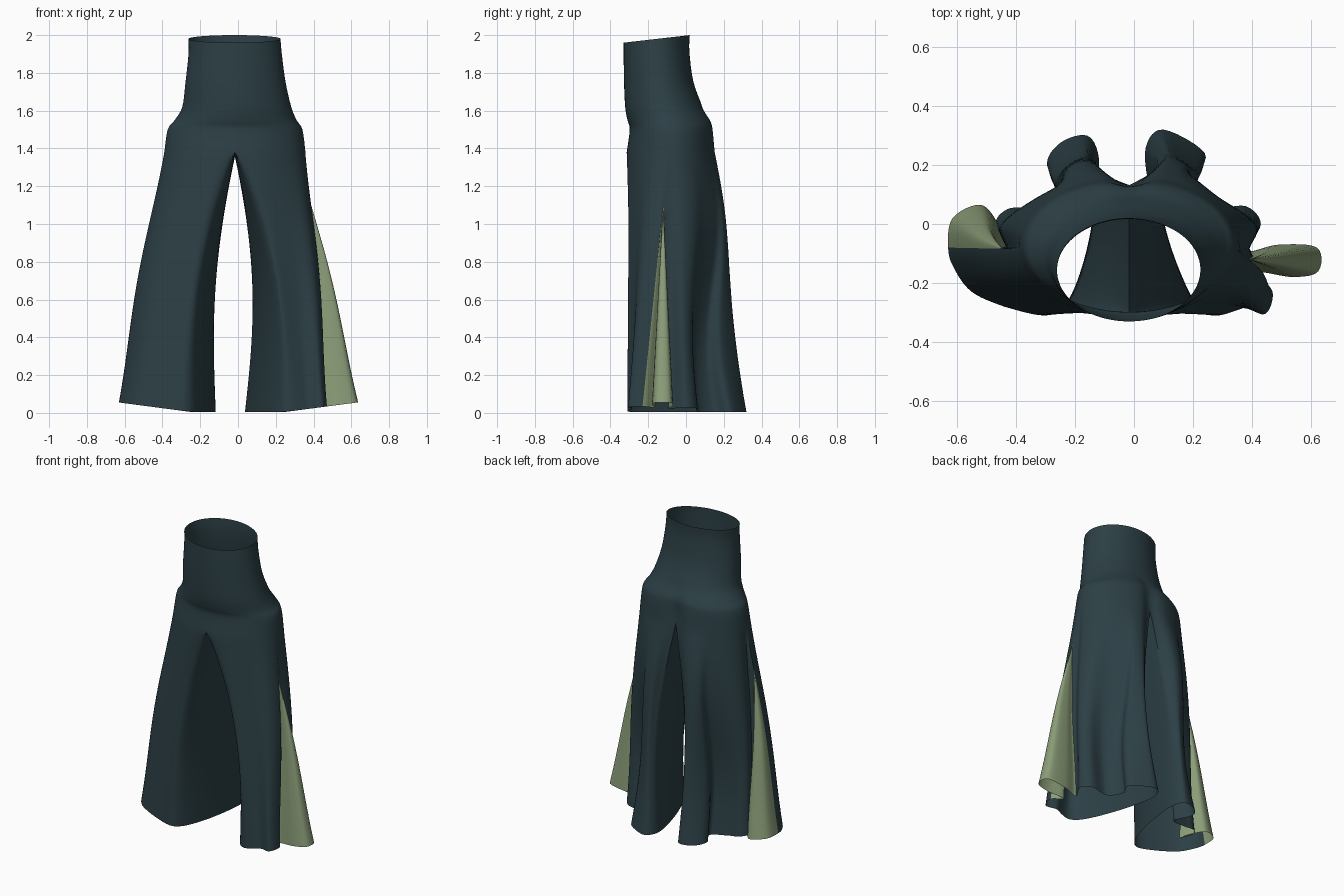
import bpy, bmesh, math
from mathutils import Vector

cube = bpy.data.objects.get("Cube")
if cube:
    bpy.data.objects.remove(cube, do_unlink=True)

STEPS = 6        # samples between neighbouring control points
LEVELS = 29      # rings down each leg
APEX = 6         # ring at which the gusset begins


def material(name, rgb):
    mat = bpy.data.materials.new(name)
    mat.use_nodes = True
    mat.diffuse_color = (*rgb, 1)
    mat.node_tree.nodes["Principled BSDF"].inputs["Base Color"].default_value = (*rgb, 1)
    return mat


def spline(a, b, c, d, t):
    """Catmull-Rom point between b and c."""
    return (b * 2 + (c - a) * t + (a * 2 - b * 5 + c * 4 - d) * t * t
            + (b * 3 - a - c * 3 + d) * t ** 3) / 2


def add_grid(bm, rows, side, closed=False, keep=lambda i, j: True):
    """Quads between rows of points, facing outward."""
    grid = [[bm.verts.new(p) for p in row] for row in rows]
    n = len(rows[0])
    for i in range(len(rows) - 1):
        for j in range(n if closed else n - 1):
            if keep(i, j):
                k = (j + 1) % n
                quad = [grid[i][j], grid[i + 1][j], grid[i + 1][k], grid[i][k]]
                bm.faces.new(quad if side > 0 else quad[::-1])


def finish(bm, name, mat):
    loose = [v for v in bm.verts if not v.link_faces]
    bmesh.ops.delete(bm, geom=loose, context='VERTS')
    bmesh.ops.remove_doubles(bm, verts=bm.verts, dist=0.0005)
    mesh = bpy.data.meshes.new(name)
    bm.to_mesh(mesh)
    bm.free()
    mesh.materials.append(mat)
    obj = bpy.data.objects.new(name, mesh)
    bpy.context.collection.objects.link(obj)
    bpy.ops.object.select_all(action='DESELECT')
    obj.select_set(True)
    bpy.context.view_layer.objects.active = obj
    bpy.ops.object.shade_smooth_by_angle(angle=math.radians(60))


# Waist to hip profile: height, left x, right x, front y, back y
PROFILE = [Vector(p) for p in (
    (1.98, -.262, .225, -.33, .02), (1.9, -.262, .232, -.33, .018),
    (1.75, -.278, .252, -.328, .04), (1.62, -.295, .282, -.322, .09),
    (1.55, -.335, .31, -.31, .135), (1.5, -.372, .341, -.298, .15),
    (1.38, -.39, .357, -.314, .162))]


def ring_point(row, angle, side):
    """Point on a torso ring, with a rear cleft and a tilted waist."""
    z, x0, x1, y0, y1 = row
    a = math.radians(angle)
    dx = (x1 - x0) / 2 * math.cos(a)
    y = (y0 + y1) / 2 + (y1 - y0) / 2 * math.sin(a)
    low = min(1, max(0, (1.65 - z) / 0.2))
    if angle > 0:
        y -= 0.03 * low * math.exp(-(dx / 0.06) ** 2)
    z += 0.02 * math.sin(a) * max(0, (z - 1.8) / 0.18)
    return Vector(((x0 + x1) / 2 + side * dx, y, z))


def torso_rows():
    rows, last = [], len(PROFILE) - 1
    for i in range(last):
        four = [PROFILE[min(last, max(0, i + k))] for k in (-1, 0, 1, 2)]
        rows += [spline(*four, s / 4) for s in range(4)]
    return rows + [PROFILE[-1]]


def build_side(side, outer, inner, first, last, bow_size, cloth, gusset):
    """Half the torso and one leg; hem points run front, outside, back, inside."""
    hem_ctrl = [Vector(p[1:]) for p in outer] + [Vector(p) for p in inner]
    n, spans = len(hem_ctrl), len(outer) - 1
    hip = PROFILE[-1]
    back, front = (ring_point(hip, a, side) for a in (90, -90))
    angles, top, hem = [], [], []
    for i in range(n):
        four = [hem_ctrl[(i + k) % n] for k in (-1, 0, 1, 2)]
        for s in range(STEPS):
            t = s / STEPS
            p = spline(*four, t)
            rise = 0.005 + 0.05 * max(0, abs(p.x) - 0.25) / 0.38
            hem.append(Vector((side * p.x, p.y, rise)))
            if i < spans:
                angles.append(outer[i][0] * (1 - t) + outer[i + 1][0] * t)
                top.append(ring_point(hip, angles[-1], side))
            else:
                u = (i - spans + t) / (n - spans)
                p = back.lerp(front, u)
                p.z -= 0.025 * math.sin(math.pi * u)
                top.append(p)
    angles.append(90)

    # torso half
    add_grid(cloth, [[ring_point(r, a, side) for a in angles] for r in torso_rows()], side)

    # leg rings: inseam and outseam bowed, rear fuller at the thigh
    g0, g1 = first * STEPS, last * STEPS
    total = n * STEPS
    rows = []
    for level in range(LEVELS + 1):
        f = level / LEVELS
        bow = math.sin(math.pi * f)
        row = []
        for a, b in zip(top, hem):
            p = a.lerp(b, f)
            dx = abs(a.x - back.x)
            near = math.exp(-(dx / 0.1) ** 2)
            fore = 1 + 0.4 * min(1, max(0, (-0.1 - a.y) / 0.2))
            p.x += side * bow_size * fore * bow * near
            p.x += side * 0.02 * bow * bow * min(1, max(0, (dx - 0.2) / 0.12))
            rear = min(1, max(0, (a.y + 0.07) / 0.2)) * (1 - near)
            p.y += 0.035 * math.sin(2 * math.pi * f) * rear
            row.append(p)
        # soften the front inner corner of the thigh
        for _ in range(min(level * 2, 16)):
            old = [p.copy() for p in row]
            for j in range(spans * STEPS + STEPS, total + 2 * STEPS):
                mid = (old[(j - 1) % total] + old[(j + 1) % total]) / 2
                row[j % total] = old[j % total].lerp(mid, 0.6)
        # gusset fans out from a point on its front edge
        spread = max(0, (level - APEX) / (LEVELS - APEX))
        for j in range(g0 + 1, g1 + 1):
            row[j] = row[g0] + (hem[j] - hem[g0]) * spread
        rows.append(row)

    def in_gusset(i, j):
        return g0 <= j < g1 and i >= APEX

    add_grid(cloth, rows, side, True, lambda i, j: not in_gusset(i, j))
    add_grid(gusset, rows, side, True, in_gusset)


# Outer hem points: hip angle, distance from the middle, y
LEFT_OUTER = [
    (-90, .22, -.305), (-70, .29, -.315), (-48, .37, -.285), (-25, .445, -.305),
    (-4, .47, -.23), (-4, .42, -.165), (-4, .54, -.18), (-4, .625, -.16),
    (-4, .62, -.08), (-4, .49, -.07), (-4, .385, -.09), (6, .43, 0),
    (20, .38, .06), (40, .27, .06), (57, .21, .15), (68, .24, .24),
    (80, .1, .32), (90, .04, .26)]
LEFT_INNER = [(.05, .13), (.09, -.02), (.15, -.18)]

RIGHT_OUTER = [
    (-90, .25, -.31), (-65, .33, -.31), (-45, .44, -.28), (-28, .55, -.23),
    (-12, .61, -.15), (-2, .63, -.08), (-2, .615, .02), (-2, .52, .065),
    (-2, .46, 0), (-2, .43, -.08), (10, .47, 0), (22, .43, .05),
    (35, .35, .06), (50, .24, .09), (60, .295, .2), (71, .25, .275),
    (82, .16, .3), (90, .12, .23)]
RIGHT_INNER = [(.125, .1), (.145, -.04), (.19, -.2)]

teal = material("dark teal cloth", (0.025, 0.05, 0.06))
sage = material("sage green cloth", (0.26, 0.34, 0.19))

trousers, left_gusset, right_gusset = (bmesh.new() for _ in range(3))
build_side(1, LEFT_OUTER, LEFT_INNER, 4, 10, .065, trousers, left_gusset)
build_side(-1, RIGHT_OUTER, RIGHT_INNER, 5, 9, .05, trousers, right_gusset)

finish(trousers, "trousers", teal)
finish(left_gusset, "left_gusset", sage)
finish(right_gusset, "right_gusset", sage)
